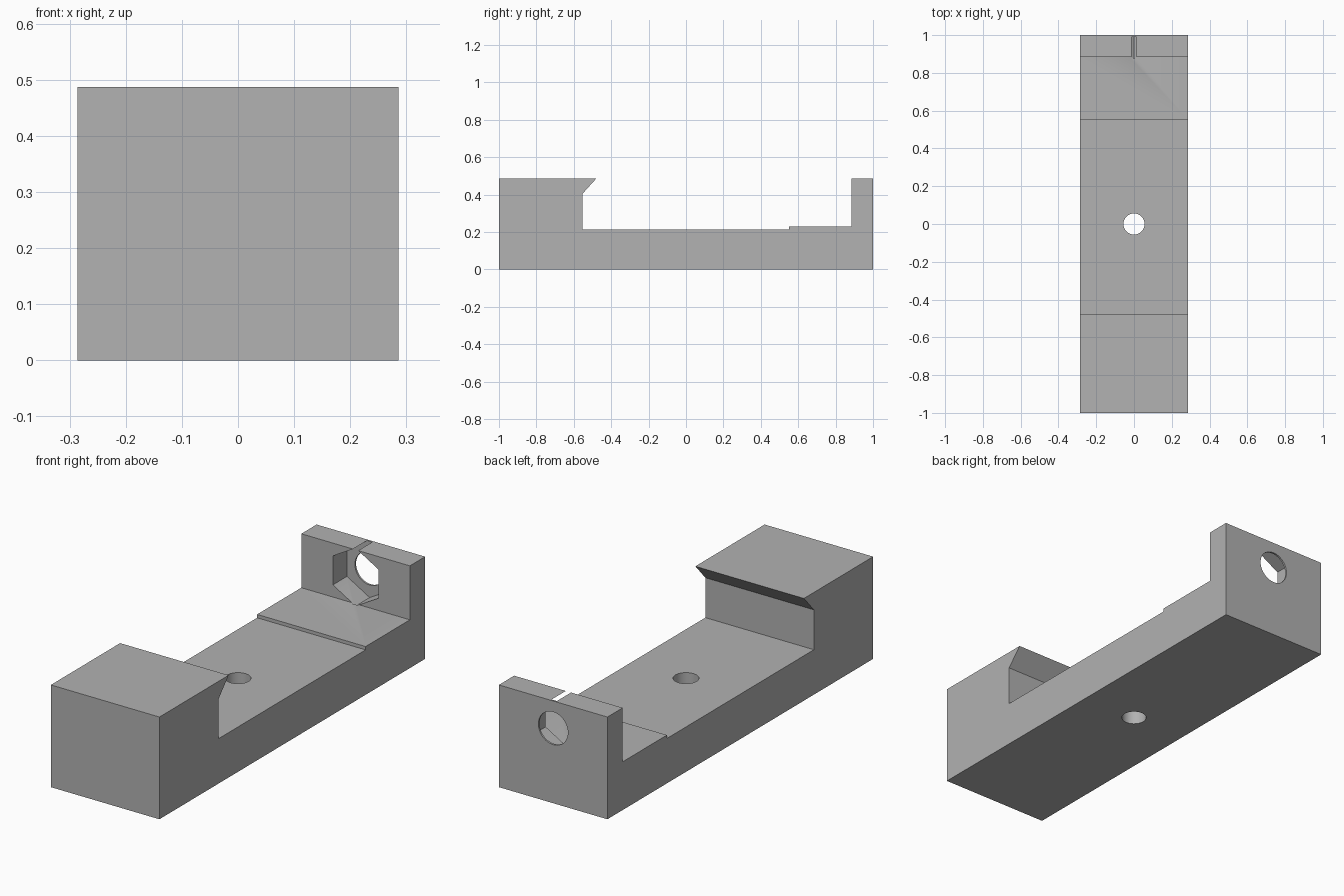
import bpy
import bmesh
from math import radians

cube = bpy.data.objects.get("Cube")
if cube:
    bpy.data.objects.remove(cube, do_unlink=True)

HALF_WIDTH = 0.286
TOP = 0.487
BOLT_Z = 0.357

grey = bpy.data.materials.new("grey_plastic")
grey.use_nodes = True
colour = (0.445, 0.445, 0.445, 1)
grey.diffuse_color = colour
grey.node_tree.nodes["Principled BSDF"].inputs["Base Color"].default_value = colour


def extrude_profile(name, points):
    """Extrude a (y, z) outline across the full width."""
    bm = bmesh.new()
    face = bm.faces.new([bm.verts.new((-HALF_WIDTH, y, z)) for y, z in points])
    result = bmesh.ops.extrude_face_region(bm, geom=[face])
    moved = [v for v in result["geom"] if isinstance(v, bmesh.types.BMVert)]
    bmesh.ops.translate(bm, verts=moved, vec=(2 * HALF_WIDTH, 0, 0))
    bmesh.ops.recalc_face_normals(bm, faces=bm.faces)
    mesh = bpy.data.meshes.new(name)
    bm.to_mesh(mesh)
    bm.free()
    mesh.materials.append(grey)
    obj = bpy.data.objects.new(name, mesh)
    bpy.context.collection.objects.link(obj)
    return obj


def cut_hole(target, name, sides, radius, depth, location, tilt=0):
    """Subtract a prism from the target, then discard the cutter."""
    bpy.ops.mesh.primitive_cylinder_add(vertices=sides, radius=radius, depth=depth,
                                        location=location, rotation=(tilt, 0, 0))
    cutter = bpy.context.object
    cutter.name = name
    cutter.hide_render = True
    cutter.data.materials.append(grey)
    cut = target.modifiers.new(name, "BOOLEAN")
    cut.operation = "DIFFERENCE"
    cut.solver = "EXACT"
    cut.object = cutter
    bpy.ops.object.select_all(action="DESELECT")
    target.select_set(True)
    bpy.context.view_layer.objects.active = target
    bpy.ops.object.modifier_apply(modifier=cut.name)
    bpy.data.objects.remove(cutter, do_unlink=True)


# Base, undercut front block, raised pad and end wall in one outline
body = extrude_profile("clamp_body", [
    (-1, 0), (1, 0), (1, TOP), (0.885, TOP), (0.885, 0.23), (0.552, 0.23),
    (0.552, 0.214), (-0.554, 0.214), (-0.554, 0.404), (-0.479, TOP), (-1, TOP),
])

# Screw hole through the base
cut_hole(body, "screw_hole", 48, 0.056, 1, (0, 0, 0.1))

# Hexagonal nut pocket, open at the top and leaving a thin back skin
pocket_front, pocket_back = 0.878, 0.991
cut_hole(body, "nut_pocket", 6, 0.138, pocket_back - pocket_front,
         (0, (pocket_front + pocket_back) / 2, BOLT_Z), radians(90))

# Round bolt hole through the end wall
cut_hole(body, "bolt_hole", 48, 0.078, 0.2, (0, 1, BOLT_Z), radians(90))

bpy.ops.object.shade_smooth_by_angle(angle=radians(30))
